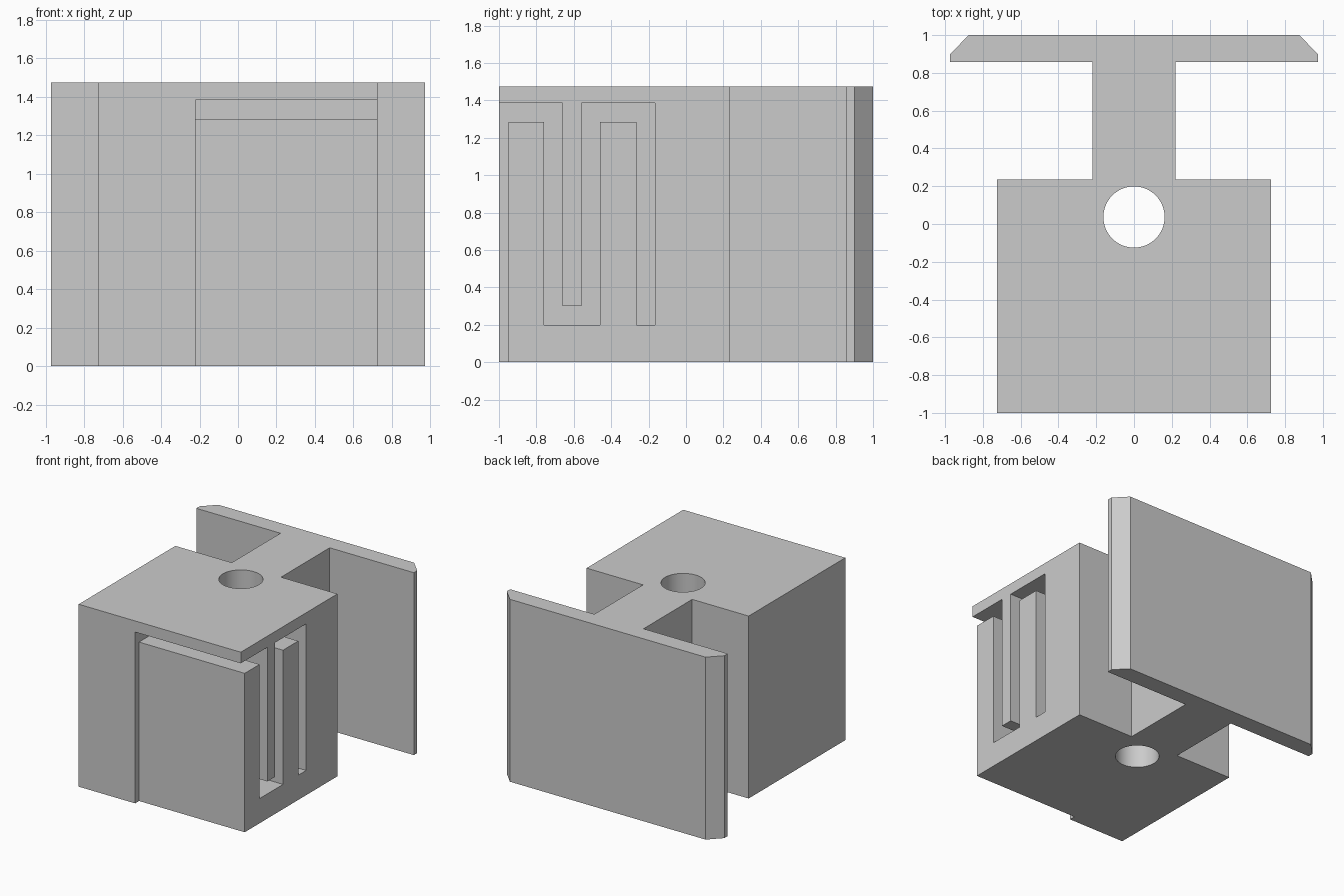
import bpy
import bmesh
from mathutils import Vector

cube = bpy.data.objects.get("Cube")
if cube:
    bpy.data.objects.remove(cube, do_unlink=True)

HEIGHT = 1.475
BODY_X, WEB_X, FLANGE_X = 0.725, 0.22, 0.973

grey = bpy.data.materials.new("plain grey")
grey.use_nodes = True
colour = (0.6, 0.6, 0.6, 1)
grey.diffuse_color = colour
grey.node_tree.nodes["Principled BSDF"].inputs["Base Color"].default_value = colour


def prism(name, points, offset):
    """Extrude a flat outline along an offset into a closed solid."""
    bm = bmesh.new()
    face = bm.faces.new([bm.verts.new(p) for p in points])
    ext = bmesh.ops.extrude_face_region(bm, geom=[face])
    moved = [g for g in ext["geom"] if isinstance(g, bmesh.types.BMVert)]
    bmesh.ops.translate(bm, verts=moved, vec=Vector(offset))
    bmesh.ops.recalc_face_normals(bm, faces=bm.faces)
    mesh = bpy.data.meshes.new(name)
    bm.to_mesh(mesh)
    bm.free()
    obj = bpy.data.objects.new(name, mesh)
    bpy.context.collection.objects.link(obj)
    mesh.materials.append(grey)
    return obj


def cut(target, cutter):
    """Subtract the cutter from the target, then discard it."""
    cutter.hide_render = True
    mod = target.modifiers.new("cut", "BOOLEAN")
    mod.operation = "DIFFERENCE"
    mod.solver = "EXACT"
    mod.object = cutter
    bpy.context.view_layer.objects.active = target
    bpy.ops.object.modifier_apply(modifier=mod.name)
    bpy.data.objects.remove(cutter, do_unlink=True)


# Block, web and chamfered flange as one mirrored plan outline
half = [(BODY_X, -1), (BODY_X, 0.235), (WEB_X, 0.235), (WEB_X, 0.857),
        (FLANGE_X, 0.857), (FLANGE_X, 0.9), (0.875, 1)]
plan = half + [(-x, y) for x, y in reversed(half)]
body = prism("slotted_block", [(x, y, 0) for x, y in plan], (0, 0, HEIGHT))

# Serpentine channel, open at the front, bottom and side
channel = [(-1.1, -0.1), (-1.1, 1.385), (-0.66, 1.385), (-0.66, 0.3),
           (-0.56, 0.3), (-0.56, 1.385), (-0.165, 1.385), (-0.165, 0.2),
           (-0.265, 0.2), (-0.265, 1.285), (-0.46, 1.285), (-0.46, 0.2),
           (-0.76, 0.2), (-0.76, 1.285), (-0.95, 1.285), (-0.95, -0.1)]
cut(body, prism("channel_cutter", [(-WEB_X, y, z) for y, z in channel], (1.1, 0, 0)))

# Vertical round through hole
bpy.ops.mesh.primitive_cylinder_add(vertices=64, radius=0.162, depth=2,
                                    location=(0, 0.037, HEIGHT / 2))
hole = bpy.context.object
hole.name = "hole_cutter"
hole.data.materials.append(grey)
cut(body, hole)

# Smooth bore, crisp edges
bpy.ops.object.select_all(action="DESELECT")
body.select_set(True)
bpy.context.view_layer.objects.active = body
bpy.ops.object.shade_smooth_by_angle(angle=0.5)
